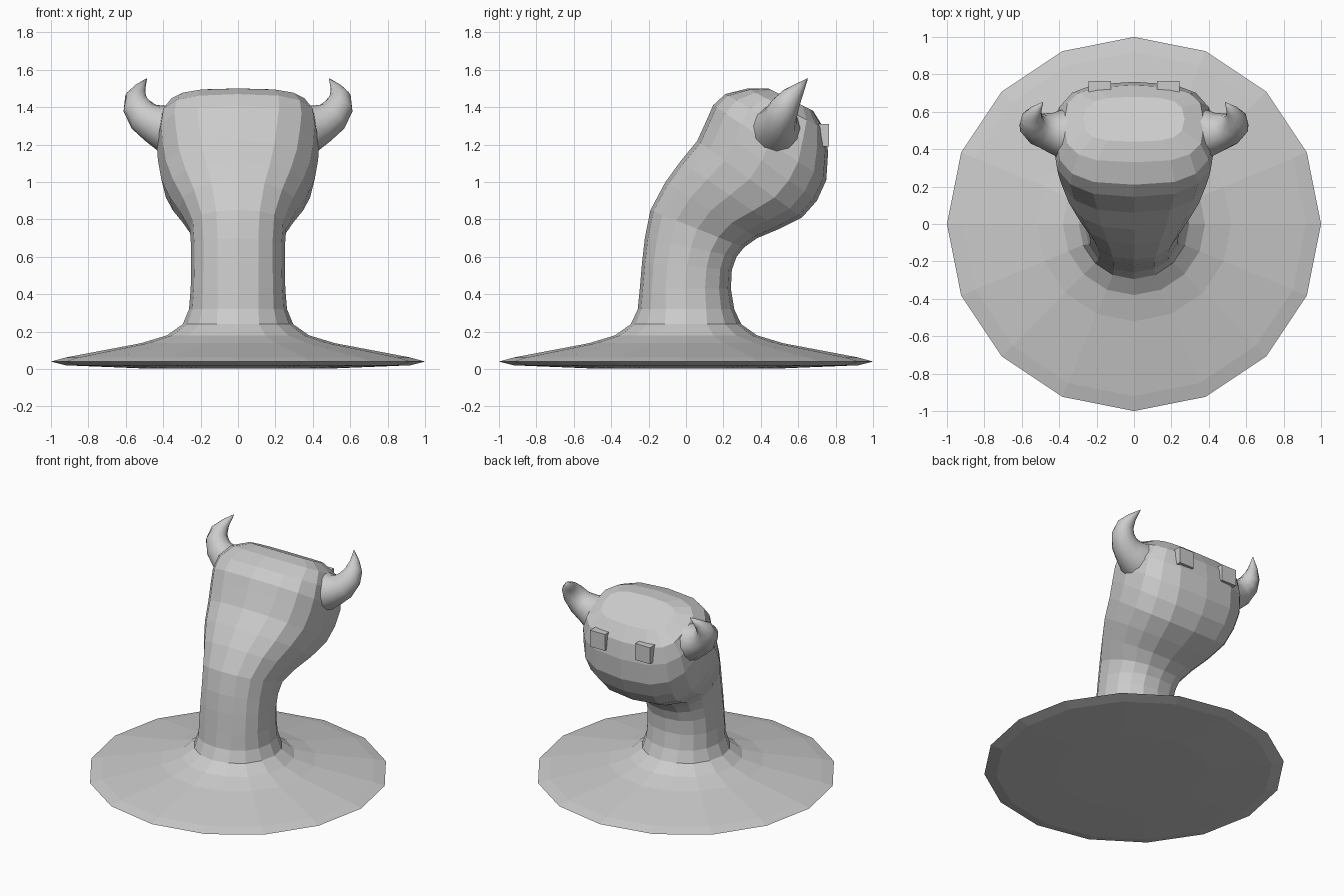
import bpy, bmesh, math
from mathutils import Vector

if "Cube" in bpy.data.objects:
    bpy.data.objects.remove(bpy.data.objects["Cube"])

N = 16


def material(name, c):
    m = bpy.data.materials.new(name)
    m.diffuse_color = (*c, 1)
    m.use_nodes = True
    m.node_tree.nodes["Principled BSDF"].inputs["Base Color"].default_value = m.diffuse_color
    return m


grey = material("light grey", (0.6, 0.6, 0.6))


def loft(name, rings, mat):
    """Skin a list of equal-length vertex loops and cap both ends."""
    bm = bmesh.new()
    loops = [[bm.verts.new(p) for p in ring] for ring in rings]
    n = len(loops[0])
    for a, b in zip(loops, loops[1:]):
        for i in range(n):
            j = (i + 1) % n
            bm.faces.new((a[i], a[j], b[j], b[i]))
    bm.faces.new(loops[0][::-1])
    bm.faces.new(loops[-1])
    bmesh.ops.recalc_face_normals(bm, faces=bm.faces[:])
    me = bpy.data.meshes.new(name)
    bm.to_mesh(me)
    bm.free()
    me.materials.append(mat)
    ob = bpy.data.objects.new(name, me)
    bpy.context.collection.objects.link(ob)
    return ob


def section(by, bz, fy, fz, w, e):
    """Rounded-square ring between a back point and a front point."""
    back, front = Vector((0, by, bz)), Vector((0, fy, fz))
    mid, half = (back + front) / 2, (front - back) / 2
    pts = []
    for i in range(N):
        t = 2 * math.pi * i / N
        c, s = math.cos(t), math.sin(t)
        c = math.copysign(abs(c) ** (2 / e), c) if abs(c) > 1e-6 else 0
        s = math.copysign(abs(s) ** (2 / e), s) if abs(s) > 1e-6 else 0
        pts.append(mid + half * s + Vector((w * c, 0, 0)))
    return pts


# flared base disc: radius, height
base = [(0.5, 0.003), (0.92, 0.02), (1.0, 0.04), (0.92, 0.062),
        (0.52, 0.138), (0.38, 0.18), (0.295, 0.24)]
rings = [section(-r, z, r, z, r, 2) for r, z in base]

# bent neck and head: back y, z, front y, z, half width, squareness
neck = [(-.258, .32, .258, .32, .262, 2.2),
        (-.247, .43, .24, .43, .253, 2.3),
        (-.235, .57, .245, .53, .25, 2.3),
        (-.22, .70, .27, .60, .25, 2.3),
        (-.19, .85, .31, .65, .258, 2.4),
        (-.11, 1.00, .38, .70, .315, 2.4),
        (-.03, 1.11, .50, .75, .37, 2.5),
        (.06, 1.22, .62, .81, .41, 2.6),
        (.11, 1.33, .70, .90, .428, 2.7),
        (.145, 1.41, .75, 1.01, .435, 2.8),
        (.21, 1.47, .76, 1.16, .42, 2.9),
        (.33, 1.50, .742, 1.28, .375, 3.0),
        (.44, 1.50, .68, 1.38, .27, 3.0)]
rings += [section(*p) for p in neck]
loft("neck_and_base", rings, grey)

# curved horns: centre x, y, z, radius
path = [(.30, .47, 1.27, .15), (.39, .485, 1.29, .13), (.45, .49, 1.315, .105),
        (.505, .505, 1.35, .09), (.54, .53, 1.405, .077),
        (.545, .565, 1.455, .058), (.525, .605, 1.50, .032), (.488, .65, 1.553, .002)]


def horn(side):
    c = [Vector((side * x, y, z)) for x, y, z, r in path]
    rs = []
    for i, p in enumerate(c):
        d = (c[min(i + 1, len(c) - 1)] - c[max(i - 1, 0)]).normalized()
        u = d.cross(Vector((0, 1, 0))).normalized()
        v = d.cross(u)
        rs.append([p + path[i][3] * (u * math.cos(k * math.pi / 6) + v * math.sin(k * math.pi / 6))
                   for k in range(12)])
    ob = loft("horn", rs, grey)
    for f in ob.data.polygons:
        f.use_smooth = True


def eye(side):
    bpy.ops.mesh.primitive_cube_add(size=1, location=(side * .183, .725, 1.25))
    ob = bpy.context.object
    ob.name = "eye"
    ob.scale = (.12, .08, .12)
    ob.data.materials.append(grey)


for s in (-1, 1):
    horn(s)
    eye(s)
